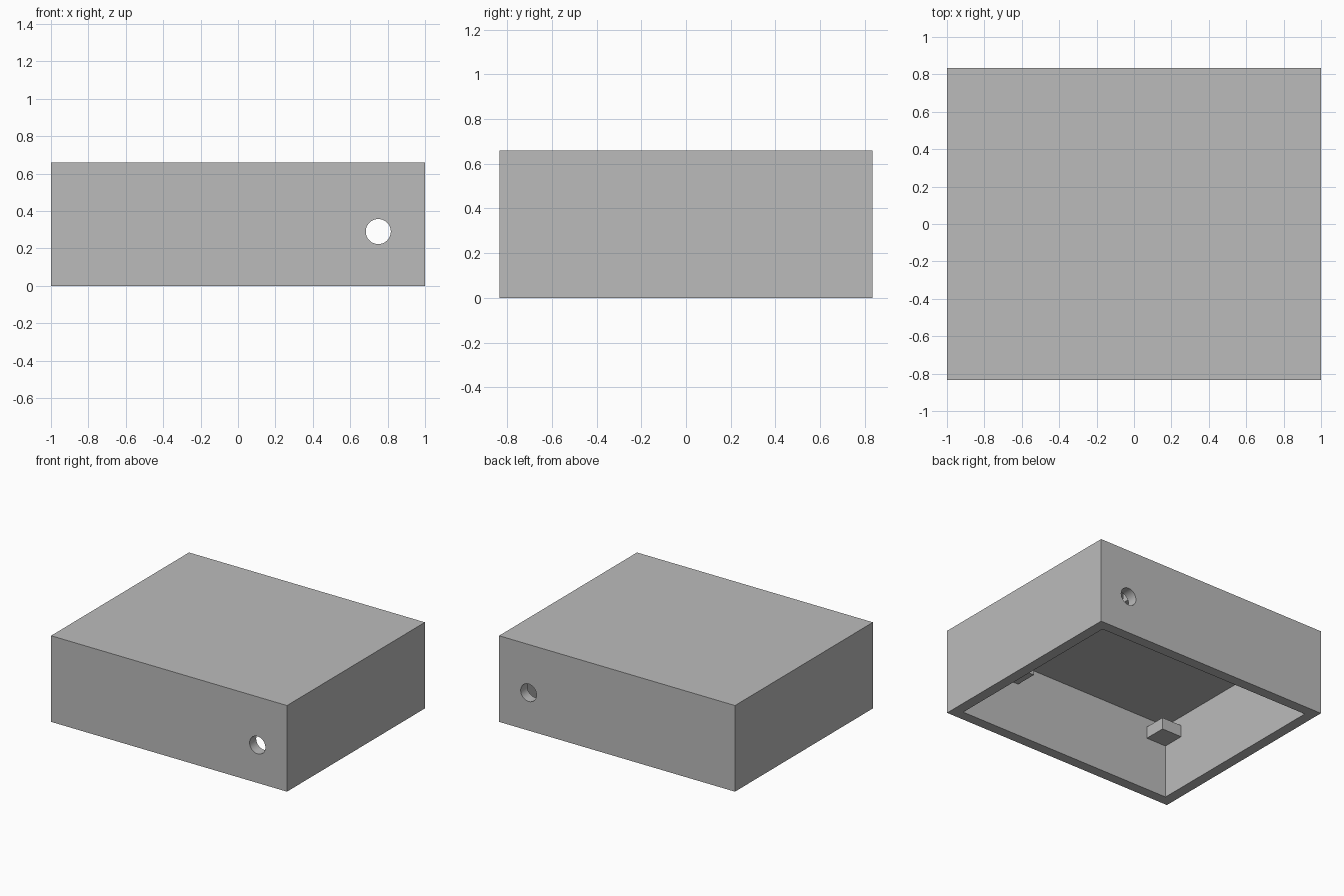
import bpy
import math

if "Cube" in bpy.data.objects:
    bpy.data.objects.remove(bpy.data.objects["Cube"], do_unlink=True)

# Overall sizes
WIDTH, DEPTH, HEIGHT = 2.0, 1.67, 0.66
WALL = 0.08
CEILING = 0.57
HOLE_X, HOLE_Z, HOLE_R = 0.75, 0.29, 0.067
TAB = 0.17

# Single grey material
GREY = (0.5, 0.5, 0.5, 1.0)
grey = bpy.data.materials.new("plain grey")
grey.use_nodes = True
grey.diffuse_color = GREY
grey.node_tree.nodes["Principled BSDF"].inputs["Base Color"].default_value = GREY


def box(name, low, high):
    """Axis-aligned box between two corners."""
    bpy.ops.mesh.primitive_cube_add(size=1)
    ob = bpy.context.object
    ob.name = name
    ob.location = [(a + b) / 2 for a, b in zip(low, high)]
    ob.scale = [b - a for a, b in zip(low, high)]
    bpy.ops.object.transform_apply(location=True, rotation=False, scale=True)
    ob.data.materials.append(grey)
    return ob


def cut(target, cutter):
    """Subtract the cutter from the target, then discard the cutter."""
    cutter.hide_render = True
    mod = target.modifiers.new("cut", "BOOLEAN")
    mod.operation = "DIFFERENCE"
    mod.solver = "EXACT"
    mod.object = cutter
    bpy.context.view_layer.objects.active = target
    bpy.ops.object.modifier_apply(modifier=mod.name)
    bpy.data.objects.remove(cutter, do_unlink=True)


# Housing, open underneath
hx, hy = WIDTH / 2, DEPTH / 2
ix, iy = hx - WALL, hy - WALL
housing = box("housing", (-hx, -hy, 0), (hx, hy, HEIGHT))
cut(housing, box("cavity_cutter", (-ix, -iy, -0.1), (ix, iy, CEILING)))

# Round cable hole through the front and back walls
bpy.ops.mesh.primitive_cylinder_add(
    vertices=48, radius=HOLE_R, depth=DEPTH + 0.2,
    location=(HOLE_X, 0, HOLE_Z), rotation=(math.pi / 2, 0, 0))
hole_cutter = bpy.context.object
hole_cutter.data.materials.append(grey)
cut(housing, hole_cutter)

# Smooth hole walls, crisp housing edges
bpy.ops.object.select_all(action="DESELECT")
housing.select_set(True)
bpy.context.view_layer.objects.active = housing
bpy.ops.object.shade_smooth_by_angle(angle=math.radians(30))

# Support tabs on the inner walls, just below the ceiling
SINK = 0.01
for side, x in (("right", -ix), ("left", 0.42)):
    x_start = x - SINK if side == "right" else x
    for end, sign in (("front", -1), ("back", 1)):
        ys = sorted((sign * (iy + SINK), sign * (iy - TAB)))
        box(f"support_tab_{end}_{side}",
            (x_start, ys[0], 0.41), (x + TAB, ys[1], 0.50))
